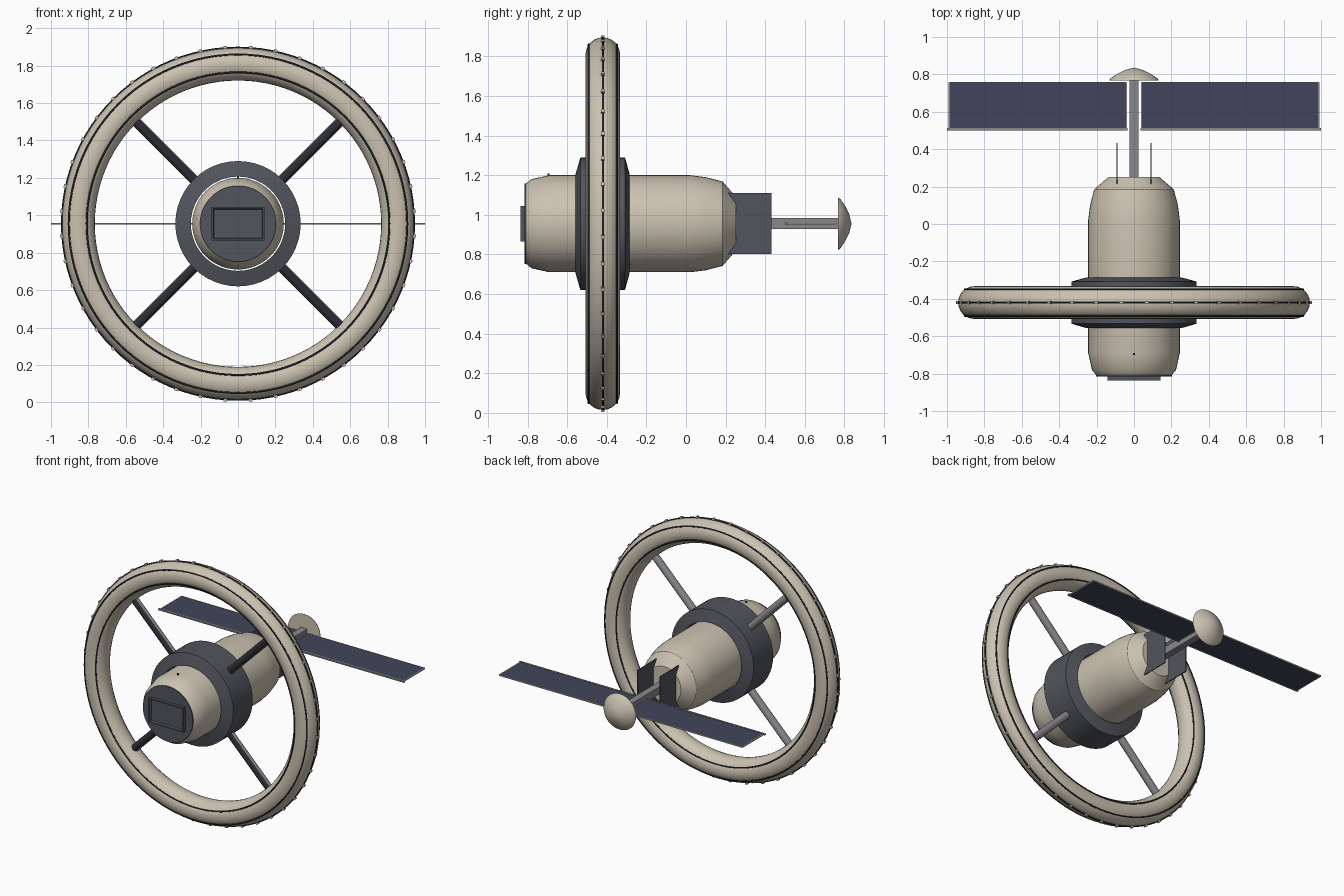
import bpy, bmesh, math
from mathutils import Matrix, Vector

if "Cube" in bpy.data.objects:
    bpy.data.objects.remove(bpy.data.objects["Cube"])

AXIS_Z = 0.955   # height of the station's long axis
RING_Y = -0.42   # plane of the wheel
RING_R, TUBE_R = 0.853, 0.0875


def material(name, r, g, b):
    m = bpy.data.materials.new(name)
    m.use_nodes = True
    m.diffuse_color = (r, g, b, 1)
    m.node_tree.nodes["Principled BSDF"].inputs["Base Color"].default_value = (r, g, b, 1)
    return m


CREAM = material("cream hull", 0.60, 0.54, 0.44)
SLATE = material("slate grey", 0.085, 0.09, 0.11)
STEEL = material("steel grey", 0.25, 0.25, 0.27)
NAVY = material("solar navy", 0.052, 0.06, 0.105)
DARK = material("dark trim", 0.025, 0.027, 0.036)


def finish(name, bm, mats, smooth=True, loc=(0, 0, AXIS_Z)):
    bmesh.ops.recalc_face_normals(bm, faces=bm.faces)
    mesh = bpy.data.meshes.new(name)
    bm.to_mesh(mesh)
    bm.free()
    for m in mats:
        mesh.materials.append(m)
    ob = bpy.data.objects.new(name, mesh)
    ob.location = loc
    bpy.context.collection.objects.link(ob)
    if smooth:
        bpy.ops.object.select_all(action="DESELECT")
        ob.select_set(True)
        bpy.context.view_layer.objects.active = ob
        bpy.ops.object.shade_smooth_by_angle(angle=math.radians(28))
    return ob


def lathe(name, profile, mat, steps=48, closed=False):
    """Turn a profile of (radius, y) points about the long axis."""
    bm = bmesh.new()
    verts = [bm.verts.new((r, y, 0)) for r, y in profile]
    pairs = list(zip(verts, verts[1:])) + ([(verts[-1], verts[0])] if closed else [])
    edges = [bm.edges.new(p) for p in pairs]
    bmesh.ops.spin(bm, geom=verts + edges, cent=(0, 0, 0), axis=(0, 1, 0),
                   angle=math.tau, steps=steps, use_duplicate=False)
    bmesh.ops.remove_doubles(bm, verts=bm.verts, dist=0.0001)
    return finish(name, bm, [mat])


def torus(name, radius, y, tube, mat, sides):
    circle = [(radius + tube * math.cos(math.tau * i / sides),
               y + tube * math.sin(math.tau * i / sides)) for i in range(sides)]
    return lathe(name, circle, mat, 96, closed=True)


def add_box(bm, lo, hi, turn=Matrix()):
    lo, hi = Vector(lo), Vector(hi)
    size = Matrix.Diagonal((*(hi - lo), 1))
    bmesh.ops.create_cube(bm, size=1, matrix=turn @ Matrix.Translation((lo + hi) / 2) @ size)


def box(name, lo, hi, mat):
    bm = bmesh.new()
    add_box(bm, lo, hi)
    return finish(name, bm, [mat], smooth=False)


# Main hull, its dark front cap, and the rotating hub sleeve
lathe("hull", [(0, -0.81), (0.2, -0.81), (0.225, -0.78), (0.245, -0.69), (0.245, 0.02),
               (0.235, 0.1), (0.213, 0.185), (0.135, 0.252), (0, 0.252)], CREAM)
lathe("front_cap", [(0, -0.815), (0.203, -0.815), (0.203, -0.808)], SLATE)
lathe("hub", [(0.252, -0.557), (0.335, -0.533), (0.335, -0.308), (0.252, -0.285)],
      SLATE, closed=True)

# Docking port: a framed block with a recessed face
bm = bmesh.new()
add_box(bm, (-0.142, -0.836, -0.09), (0.142, -0.812, 0.09))
bmesh.ops.recalc_face_normals(bm, faces=bm.faces)
face = [f for f in bm.faces if f.normal.y < -0.9]
bmesh.ops.inset_region(bm, faces=face, thickness=0.012)
bmesh.ops.inset_region(bm, faces=face, thickness=0.008, depth=-0.012)
finish("docking_port", bm, [SLATE], smooth=False)

# Small sensor on top of the hull
box("hull_sensor", (-0.005, -0.7, 0.24), (0.005, -0.69, 0.253), DARK)

# Wheel rim with dark seams
torus("wheel_rim", RING_R, RING_Y, TUBE_R, CREAM, 24)
for label, degrees in (("outer", 0), ("front_outer", -54), ("front_inner", -120),
                       ("back_outer", 54), ("back_inner", 120)):
    a = math.radians(degrees)
    torus(label + "_seam", RING_R + TUBE_R * math.cos(a), RING_Y + TUBE_R * math.sin(a),
          0.006, DARK, 6)

# Lamps around the rim
bm = bmesh.new()
LAMPS = 44
for i in range(LAMPS):
    turn = Matrix.Rotation(math.tau * (i + 0.5) / LAMPS, 4, "Y")
    add_box(bm, (0.934, RING_Y - 0.009, -0.009), (0.953, RING_Y + 0.009, 0.009), turn)
finish("rim_lamps", bm, [CREAM], smooth=False)

# Four diagonal spokes, dark along the front
for i in range(4):
    bm = bmesh.new()
    turn = Matrix.Rotation(math.radians(45 + 90 * i), 4, "Y")
    place = Matrix.Translation((0, RING_Y, 0)) @ turn @ Matrix.Translation((0, 0, 0.55))
    bmesh.ops.create_cone(bm, cap_ends=True, segments=12, radius1=0.027, radius2=0.027,
                          depth=0.48, matrix=place)
    bmesh.ops.recalc_face_normals(bm, faces=bm.faces)
    for f in bm.faces:
        f.material_index = int(f.normal.y < -0.6)
    finish(f"spoke_{i + 1}", bm, [STEEL, DARK])

# Rear boom and dish
box("boom", (-0.025, 0.24, -0.028), (0.025, 0.775, 0.028), STEEL)
lathe("dish", [(0, 0.768), (0.132, 0.768), (0.125, 0.779), (0.09, 0.803),
               (0.05, 0.823), (0, 0.836)], CREAM, 32)

# Radiators and solar wings on both sides
for side, s in (("left", 1), ("right", -1)):
    def mirrored(name, x0, x1, y0, y1, h, mat):
        a, b = sorted((s * x0, s * x1))
        box(f"{side}_{name}", (a, y0, -h), (b, y1, h), mat)

    mirrored("radiator", 0.087, 0.094, 0.2, 0.432, 0.154, SLATE)
    mirrored("solar_panel", 0.044, 0.986, 0.512, 0.756, 0.003, NAVY)
    mirrored("panel_front_rail", 0.034, 1.0, 0.5, 0.513, 0.005, STEEL)
    mirrored("panel_back_rail", 0.04, 0.99, 0.756, 0.76, 0.004, CREAM)
    mirrored("panel_inner_rail", 0.038, 0.044, 0.513, 0.756, 0.004, CREAM)
    mirrored("panel_outer_rail", 0.986, 0.992, 0.513, 0.756, 0.004, CREAM)
